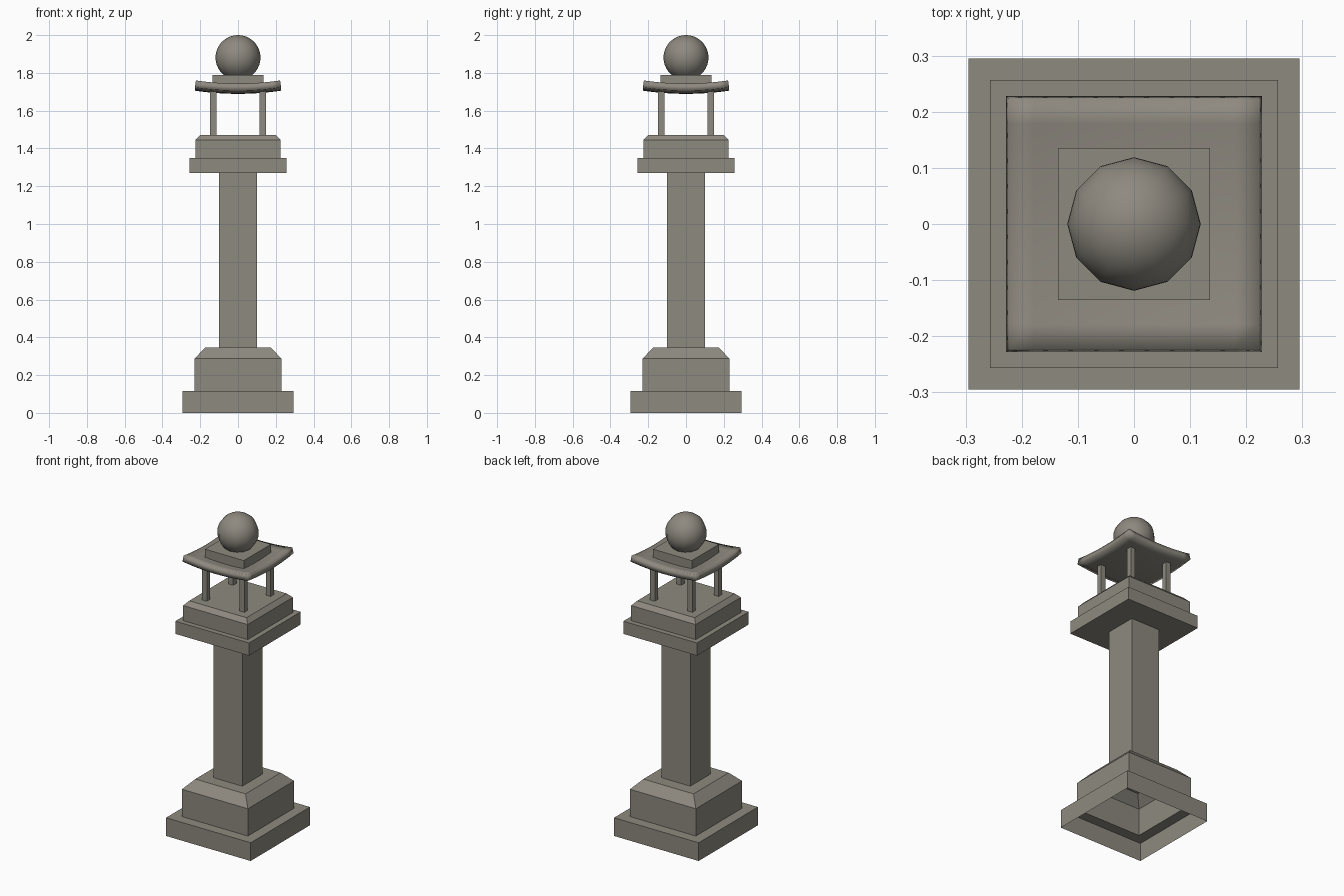
import bpy, bmesh

if "Cube" in bpy.data.objects:
    bpy.data.objects.remove(bpy.data.objects["Cube"])

stone = bpy.data.materials.new("warm grey stone")
stone.diffuse_color = (0.27, 0.252, 0.215, 1)
stone.use_nodes = True
stone.node_tree.nodes["Principled BSDF"].inputs["Base Color"].default_value = stone.diffuse_color


def add_object(name, bm):
    bmesh.ops.recalc_face_normals(bm, faces=bm.faces[:])
    mesh = bpy.data.meshes.new(name)
    bm.to_mesh(mesh)
    bm.free()
    mesh.materials.append(stone)
    obj = bpy.data.objects.new(name, mesh)
    bpy.context.collection.objects.link(obj)
    return obj


def square_stack(name, profile, cap_top=False, cap_bottom=False, centre=(0, 0)):
    """Skin square rings given as (half width, height)."""
    bm = bmesh.new()
    rings = []
    for h, z in profile:
        rings.append([bm.verts.new((centre[0] + sx * h, centre[1] + sy * h, z))
                      for sx, sy in ((-1, -1), (1, -1), (1, 1), (-1, 1))])
    for a, b in zip(rings, rings[1:]):
        for i in range(4):
            j = (i + 1) % 4
            bm.faces.new((a[i], a[j], b[j], b[i]))
    if cap_top:
        bm.faces.new(rings[-1])
    if cap_bottom:
        bm.faces.new(rings[0][::-1])
    return add_object(name, bm)


def smooth(obj, angle):
    bpy.ops.object.select_all(action='DESELECT')
    obj.select_set(True)
    bpy.context.view_layer.objects.active = obj
    bpy.ops.object.shade_smooth_by_angle(angle=angle)


# Hollow stepped pedestal, open underneath
square_stack("pedestal", [(0.295, 0), (0.295, 0.115), (0.23, 0.115),
                          (0.23, 0.287), (0.175, 0.345), (0.1, 0.345)])
# Square shaft
square_stack("column", [(0.1, 0.345), (0.1, 1.27)])
# Stepped platform on the shaft
square_stack("platform", [(0.1, 1.27), (0.257, 1.27), (0.257, 1.35), (0.225, 1.35),
                          (0.225, 1.445), (0.2, 1.472)], cap_top=True)

# Four lantern posts
for n, (sx, sy) in enumerate(((-1, -1), (1, -1), (1, 1), (-1, 1))):
    square_stack(f"lantern_post_{n + 1}", [(0.0165, 1.472), (0.0165, 1.715)],
                 True, True, (sx * 0.131, sy * 0.131))

# Upswept roof slab: corners highest, centre lowest
half = 0.223
bm = bmesh.new()
bmesh.ops.create_grid(bm, x_segments=10, y_segments=10, size=half)
for v in bm.verts:
    v.co.z = 1.727 + 0.0165 * ((v.co.x / half) ** 2 + (v.co.y / half) ** 2)
roof = add_object("roof", bm)
if roof.data.polygons[0].normal.z < 0:
    roof.data.flip_normals()
thick = roof.modifiers.new("thickness", 'SOLIDIFY')
thick.thickness = 0.038
thick.offset = -1
smooth(roof, 0.6)

# Square plinth under the ball
square_stack("finial_plinth", [(0.135, 1.722), (0.135, 1.79)], True, True)

# Ball finial, twelve-sided from above
bm = bmesh.new()
bmesh.ops.create_uvsphere(bm, u_segments=12, v_segments=24, radius=0.119)
bmesh.ops.translate(bm, verts=bm.verts[:], vec=(0, 0, 1.881))
smooth(add_object("ball_finial", bm), 0.7)
